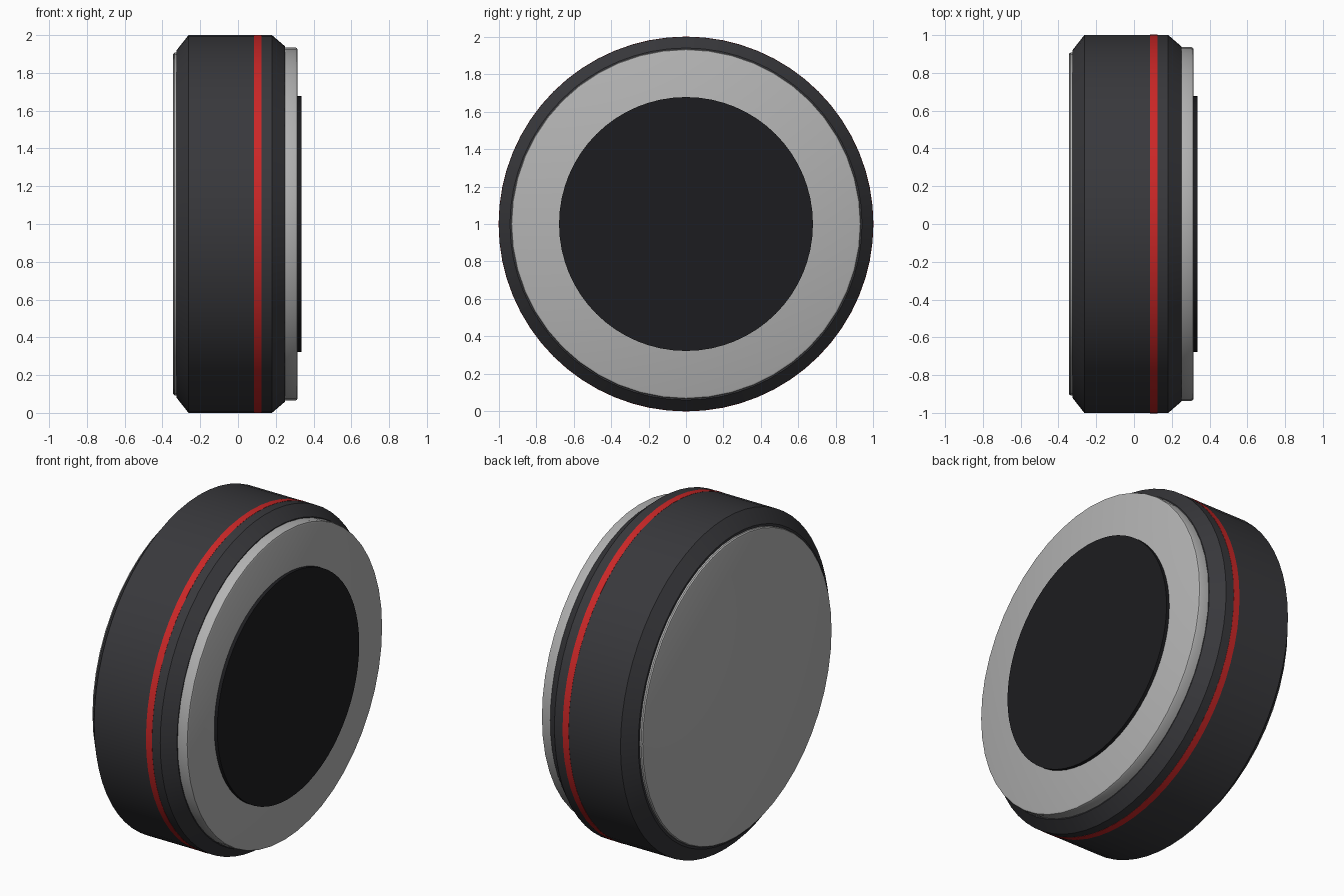
import bpy, math
from math import cos, sin, pi

if "Cube" in bpy.data.objects:
    bpy.data.objects.remove(bpy.data.objects["Cube"])


def colour(name, rgb):
    m = bpy.data.materials.new(name)
    m.diffuse_color = (*rgb, 1)
    m.use_nodes = True
    m.node_tree.nodes["Principled BSDF"].inputs["Base Color"].default_value = m.diffuse_color
    return m


def lathe(name, profile, sides, mat=None, closed=False):
    """Spin (x, radius) points about the wheel axis; open profiles get end caps."""
    n = len(profile)
    verts = [(x, r * cos(2 * pi * i / sides), 1 + r * sin(2 * pi * i / sides))
             for x, r in profile for i in range(sides)]
    faces = []
    for k in range(n if closed else n - 1):
        a, b = k * sides, ((k + 1) % n) * sides
        for i in range(sides):
            j = (i + 1) % sides
            faces.append((a + i, b + i, b + j, a + j))
    if not closed:
        faces.append(tuple(range(sides)))
        faces.append(tuple(reversed(range((n - 1) * sides, n * sides))))
    me = bpy.data.meshes.new(name)
    me.from_pydata(verts, [], faces)
    ob = bpy.data.objects.new(name, me)
    bpy.context.collection.objects.link(ob)
    if mat:
        me.materials.append(mat)
    bpy.ops.object.select_all(action='DESELECT')
    ob.select_set(True)
    bpy.context.view_layer.objects.active = ob
    bpy.ops.object.shade_smooth_by_angle(angle=math.radians(25))
    return ob


rubber = colour("rubber", (0.04, 0.04, 0.045))
red = colour("red", (0.6, 0.02, 0.02))
black = colour("black", (0.012, 0.012, 0.014))
metal = colour("metal", (0.45, 0.45, 0.45))

# Tyre with chamfered shoulders
lathe("tyre", [(-0.325, 0.92), (-0.262, 1.0), (0.18, 1.0), (0.25, 0.94)], 64, rubber)

# Red stripe around the tread
lathe("tread_stripe", [(0.085, 0.99), (0.085, 1.001), (0.125, 1.001), (0.125, 0.99)],
      64, red, closed=True)

# Outer rim with a softened edge
lathe("outer_rim", [(0.24, 0.935), (0.303, 0.935), (0.312, 0.931), (0.316, 0.922)], 48, metal)

# Inner rim plate on the back
lathe("inner_rim", [(-0.345, 0.893), (-0.342, 0.902), (-0.335, 0.907), (-0.32, 0.907)], 48, metal)

# Dark hub disc
lathe("hub_disc", [(0.31, 0.678), (0.336, 0.678)], 64, black)
